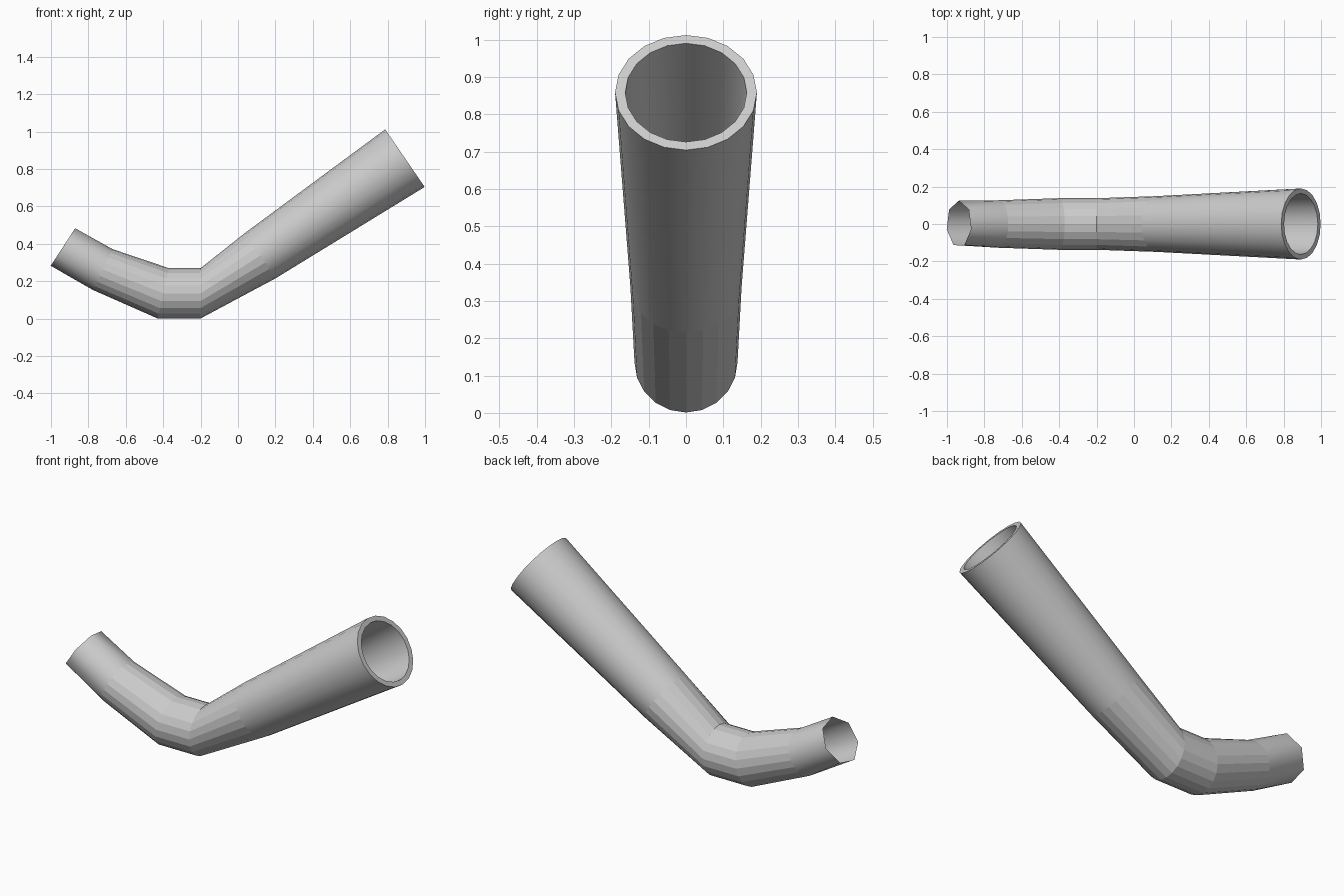
import bpy, bmesh, math
from mathutils import Vector

if "Cube" in bpy.data.objects:
    bpy.data.objects.remove(bpy.data.objects["Cube"])

SIDES = 20
# cross-sections: top (x, z), bottom (x, z), half width in y
SECTIONS = [
    ((0.787, 1.012), (0.998, 0.704), 0.190),
    ((0.040, 0.460), (0.200, 0.215), 0.149),
    ((-0.200, 0.270), (-0.200, 0.001), 0.138),
    ((-0.370, 0.270), (-0.430, 0.001), 0.138),
    ((-0.672, 0.372), (-0.775, 0.153), 0.127),
    ((-0.869, 0.486), (-1.003, 0.280), 0.125),
]

bm = bmesh.new()


def ring(section, sides=SIDES, scale=1.0):
    (tx, tz), (bx, bz), half_y = section
    centre = Vector(((tx + bx) / 2, 0, (tz + bz) / 2))
    up = Vector(((tx - bx) / 2, 0, (tz - bz) / 2)) * scale
    side = Vector((0, half_y * scale, 0))
    return [bm.verts.new(centre + side * math.cos(t) + up * math.sin(t))
            for t in (math.tau * i / sides for i in range(sides))]


def bridge(a, b, smooth):
    """Join two rings; unequal side counts are zipped with triangles."""
    n, m = len(a), len(b)
    if n == m:
        faces = [(a[i], a[(i + 1) % n], b[(i + 1) % n], b[i]) for i in range(n)]
    else:
        faces, i, j = [], 0, 0
        while i < n or j < m:
            if j == m or (i < n and (i + 0.5) / n <= (j + 0.5) / m):
                faces.append((a[i % n], a[(i + 1) % n], b[j % m]))
                i += 1
            else:
                faces.append((a[i % n], b[(j + 1) % m], b[j % m]))
                j += 1
    for f in faces:
        bm.faces.new(f).smooth = smooth


# outer skin, ending in a seven-sided mouth
outer = [ring(s) for s in SECTIONS[:-1]]
mouth = ring(SECTIONS[-1], 7)
outer.append(mouth)

# bore, meeting the outer skin at the thin mouth
bore_scales = (0.857, 0.86, 0.88, 0.9, 0.94)
inner = [ring(s, scale=k) for s, k in zip(SECTIONS, bore_scales)]
inner.append(mouth)

# straight end sections are smooth, the bend is faceted
for wall in (outer, inner):
    for i in range(5):
        bridge(wall[i], wall[i + 1], i in (0, 4))

# flat rim at the wide end
bridge(outer[0], inner[0], False)

bmesh.ops.recalc_face_normals(bm, faces=bm.faces)
for e in bm.edges:
    if e.calc_face_angle(0) > math.radians(50):
        e.smooth = False

mesh = bpy.data.meshes.new("bent_pipe")
bm.to_mesh(mesh)
bm.free()
pipe = bpy.data.objects.new("bent_pipe", mesh)
bpy.context.collection.objects.link(pipe)
